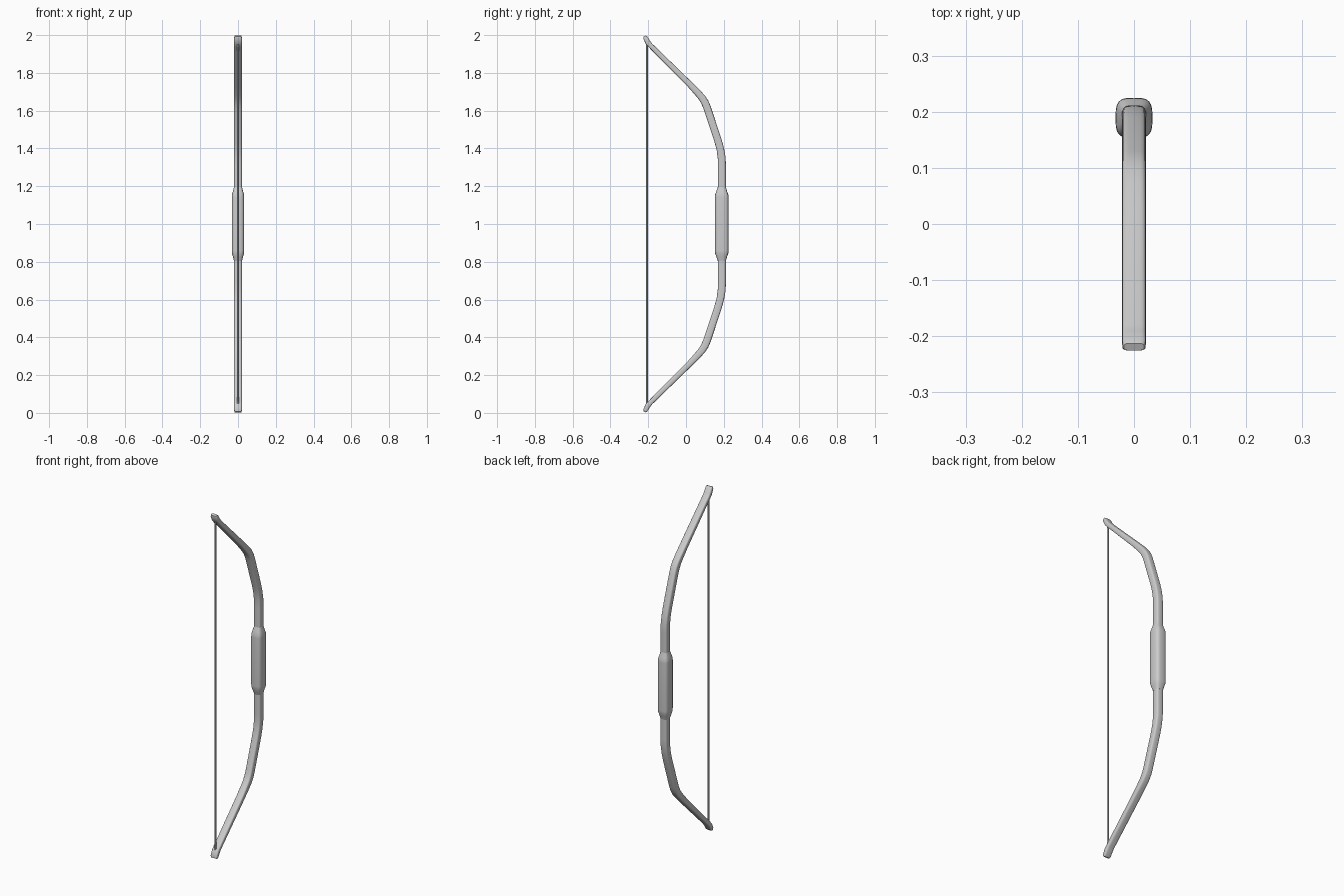
import bpy, bmesh, math
from mathutils import Vector

if "Cube" in bpy.data.objects:
    bpy.data.objects.remove(bpy.data.objects["Cube"])

SIDES = 24


def finish(bm, name):
    bmesh.ops.recalc_face_normals(bm, faces=bm.faces)
    mesh = bpy.data.meshes.new(name)
    bm.to_mesh(mesh)
    bm.free()
    ob = bpy.data.objects.new(name, mesh)
    bpy.context.collection.objects.link(ob)
    bpy.ops.object.select_all(action='DESELECT')
    ob.select_set(True)
    bpy.context.view_layer.objects.active = ob
    bpy.ops.object.shade_smooth_by_angle(angle=math.radians(40))
    return ob


def loft(name, stations, power):
    """Sweep a rounded rectangle through (y, z, half width, half depth)."""
    bm = bmesh.new()
    rings = []
    pts = [Vector((0, s[0], s[1])) for s in stations]
    for i, (y, z, w, d) in enumerate(stations):
        t = (pts[min(i + 1, len(pts) - 1)] - pts[max(i - 1, 0)]).normalized()
        n = Vector((0, t.z, -t.y))
        ring = []
        for k in range(SIDES):
            a = math.tau * k / SIDES
            c, s = math.cos(a), math.sin(a)
            px = math.copysign(abs(c) ** (2 / power), c) * w
            pn = math.copysign(abs(s) ** (2 / power), s) * d
            ring.append(bm.verts.new(pts[i] + Vector((px, 0, 0)) + n * pn))
        rings.append(ring)
    for a, b in zip(rings, rings[1:]):
        for k in range(SIDES):
            m = (k + 1) % SIDES
            bm.faces.new((a[k], a[m], b[m], b[k]))
    bm.faces.new(rings[0])
    bm.faces.new(rings[-1])
    return finish(bm, name)


def mirrored(half):
    """Complete a list of upper stations with its reflection about z = 1."""
    return [(y, 2 - z, w, d) for y, z, w, d in reversed(half)] + half


# Curved bow stave, upper half from the middle to the tip
limb = [
    (0.190, 1.100, 0.021, 0.021), (0.190, 1.310, 0.021, 0.021),
    (0.189, 1.350, 0.021, 0.021), (0.182, 1.395, 0.021, 0.020),
    (0.170, 1.440, 0.021, 0.020), (0.112, 1.615, 0.021, 0.020),
    (0.101, 1.642, 0.021, 0.020), (0.085, 1.668, 0.021, 0.019),
    (0.060, 1.697, 0.021, 0.018), (0.020, 1.739, 0.021, 0.016),
    (-0.188, 1.945, 0.021, 0.013), (-0.201, 1.960, 0.021, 0.014),
    (-0.215, 1.986, 0.021, 0.012), (-0.219, 1.995, 0.018, 0.007),
]
loft("bow_stave", mirrored(limb), 4.0)

# Thicker hand grip with tapered ends
grip = [
    (0.189, 1.140, 0.033, 0.036), (0.189, 1.155, 0.032, 0.035),
    (0.189, 1.172, 0.027, 0.029), (0.190, 1.195, 0.0215, 0.0215),
]
loft("grip", mirrored(grip), 3.4)

# Taut string between the tips
bm = bmesh.new()
bmesh.ops.create_cone(bm, cap_ends=True, segments=12, radius1=0.005,
                      radius2=0.005, depth=1.91)
bmesh.ops.translate(bm, verts=bm.verts, vec=(0, -0.207, 1.0))
finish(bm, "bow_string")
